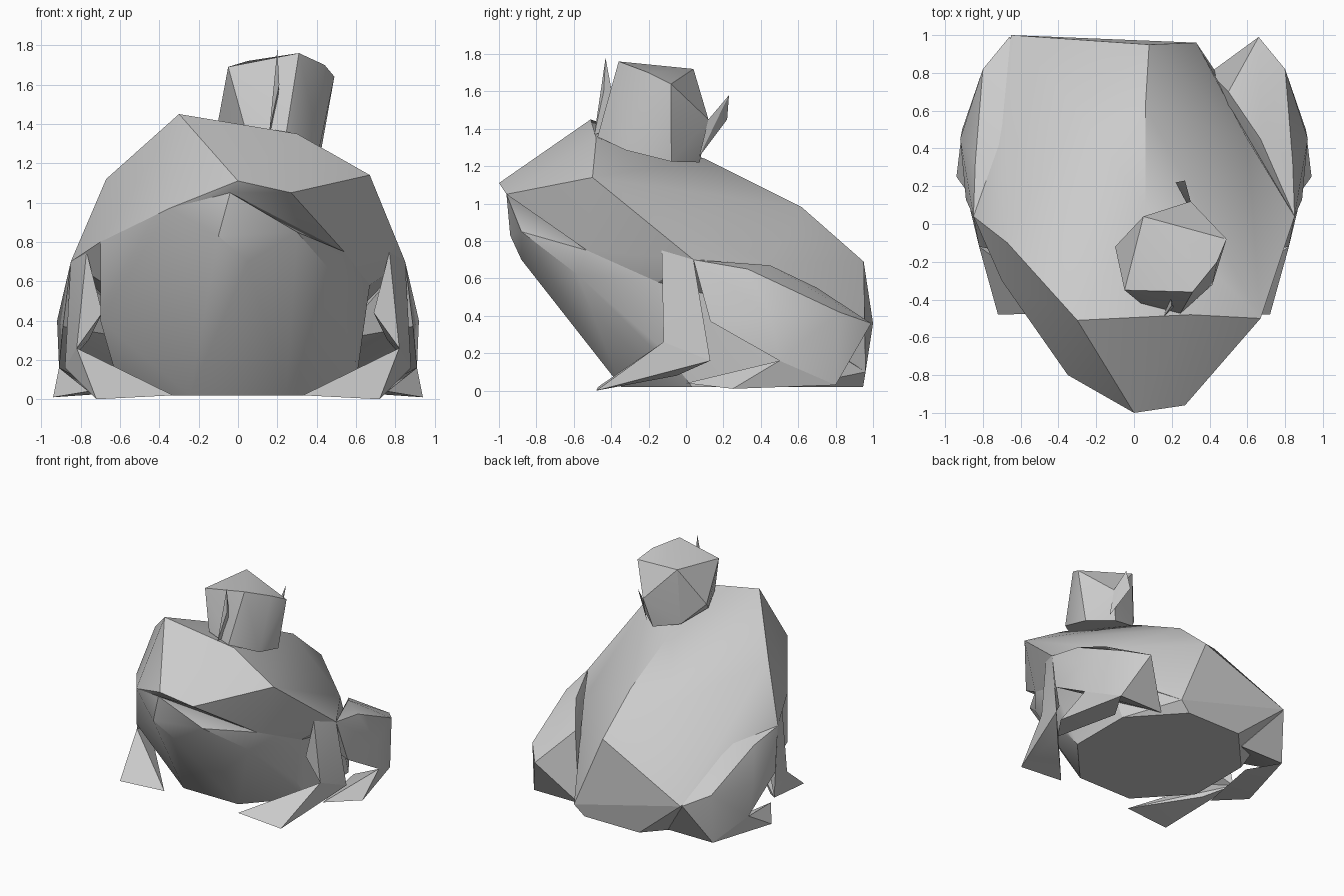
import bpy
import bmesh
from math import cos, sin, tau

cube = bpy.data.objects.get("Cube")
if cube:
    bpy.data.objects.remove(cube, do_unlink=True)

grey = bpy.data.materials.new("plain_grey")
grey.use_nodes = True
colour = (0.6, 0.6, 0.6, 1)
grey.diffuse_color = colour
grey.node_tree.nodes["Principled BSDF"].inputs["Base Color"].default_value = colour


def pair(x, y, z):
    """The same corner on both sides of the body."""
    return [(x, y, z), (-x, y, z)]


def ring(sides, centre, radius_x, radius_y, tilt_x=0, tilt_y=0):
    """Corners of a polygon whose plane may lean sideways and backwards."""
    corners = []
    for i in range(sides):
        angle = tau * (i + 0.5) / sides
        dx, dy = radius_x * cos(angle), radius_y * sin(angle)
        height = centre[2] + dx * tilt_x + dy * tilt_y
        corners.append((centre[0] + dx, centre[1] + dy, height))
    return corners


def faceted(name, corners, side=1):
    """Faceted solid wrapped around its corners; side -1 mirrors it."""
    bm = bmesh.new()
    for x, y, z in corners:
        bm.verts.new((x * side, y, z))
    bmesh.ops.convex_hull(bm, input=bm.verts)
    unused = [vert for vert in bm.verts if not vert.link_faces]
    bmesh.ops.delete(bm, geom=unused, context="VERTS")
    bmesh.ops.recalc_face_normals(bm, faces=bm.faces)
    mesh = bpy.data.meshes.new(name)
    bm.to_mesh(mesh)
    bm.free()
    mesh.materials.append(grey)
    part = bpy.data.objects.new(name, mesh)
    bpy.context.collection.objects.link(part)
    bpy.ops.object.select_all(action="DESELECT")
    part.select_set(True)
    bpy.context.view_layer.objects.active = part
    bpy.ops.object.shade_smooth_by_angle(angle=0.45)


# Landmarks shared by neighbouring parts
shoulder = (.85, .04, .7)
armpits = pair(.67, -.15, .58)
wrist = (.82, -.12, .26)
ankle = (.88, .13, .16)
shin = (.91, .5, .16)
heel = (.8, .8, .03)
rump_corner = (.66, .99, .36)
right_rump = (-.65, 1, .36)
left_rump = (.33, .96, .1)
mouth_front = (-.04, -.96, 1.05)
left_mouth_corner = (.54, -.53, .75)
right_lip = (-.35, -.8, .97)
right_jaw = (-.7, -.3, .8)

# Head and sloping back, with an off-centre crest
nose_tip = (0, -1, 1.11)
nose_side = (.27, -.96, 1.05)
crest = (-.3, -.51, 1.45)
left_brow = (.3, -.48, 1.35)
left_cheek = (.67, -.5, 1.14)
right_cheek = (-.67, -.1, 1.12)
spine = [(.06, .1, 1.24), (.06, .62, .98), (.08, .95, .69)]
right_back = (-.3, .6, .94)
left_flank = (.6, .45, .68)
faceted("head_and_back", [
    nose_tip, nose_side, mouth_front, crest, left_brow, left_cheek,
    right_cheek, left_mouth_corner, right_lip, right_jaw, left_flank,
    *pair(*shoulder), *armpits, *spine, right_back, left_rump, right_rump])

# Lower jaw and belly, resting on a flat base
belly_base = ring(8, (0, .3, .02), .64, .7)
left_jaw = (.3, -.88, .85)
chin = (-.1, -.94, .83)
under_chin = (.05, -.88, .7)
left_throat = (.5, -.58, .62)
right_throat = (-.7, -.3, .4)
left_side = (.6, -.12, .22)
hips = pair(.62, .4, .5)
faceted("belly", [
    mouth_front, right_lip, right_jaw, left_jaw, chin, under_chin,
    left_mouth_corner, left_throat, right_throat, left_side,
    *armpits, *hips, left_rump, right_rump, *belly_base])

# Paired limbs
for side, label in ((1, "left"), (-1, "right")):
    knee = (.89, .13, .37)
    thigh_top = (.84, .33, .65)
    thigh_bulge = (.92, .45, .4)
    hip = (.67, .45, .67)
    heel_top = (.8, .82, .42)
    inner_hip = (.5, .7, .55)
    inner_thigh = [(.5, .4, .3), (.4, .8, .03)]
    faceted(label + "_thigh", [
        shoulder, knee, thigh_top, thigh_bulge, hip, inner_hip, shin, heel,
        heel_top, rump_corner, *inner_thigh], side)

    toe = (.94, .25, .01)
    inner_toe = (.76, 0, .04)
    sole = (.65, .55, .03)
    faceted(label + "_hind_foot", [heel, shin, toe, inner_toe, sole], side)

    arm_top = (.77, -.13, .75)
    elbow = (.69, -.12, .44)
    forearm = (.76, .02, .3)
    faceted(label + "_arm", [
        arm_top, shoulder, elbow, wrist, ankle, forearm], side)

    outer_finger = (.72, -.48, 0)
    inner_finger = (.33, -.47, .02)
    palm = (.72, -.05, .08)
    faceted(label + "_front_foot", [
        wrist, ankle, outer_finger, inner_finger, palm], side)

# Crown: a leaning drum with an uneven rim, lower at the back
crown_base = ring(7, (.19, -.2, 1.3), .25, .28, -.2, -.25)
crown_rim = [(.31, -.36, 1.76), (.05, .04, 1.72), (-.05, -.35, 1.69),
             (.44, -.2, 1.7), (.49, -.08, 1.64)]
crown_back = (.3, .12, 1.45)
crown_side = (-.1, -.12, 1.42)
faceted("crown", [*crown_base, *crown_rim, crown_back, crown_side])

# Thin points on the front and back of the crown
front_point = (.2, -.43, 1.78)
faceted("crown_front_point", [
    front_point, (.16, -.49, 1.37), (.21, -.44, 1.6), (.19, -.36, 1.4)])
back_point = (.27, .23, 1.58)
faceted("crown_back_point", [
    back_point, crown_back, (.22, .22, 1.45), (.3, .07, 1.25)])
